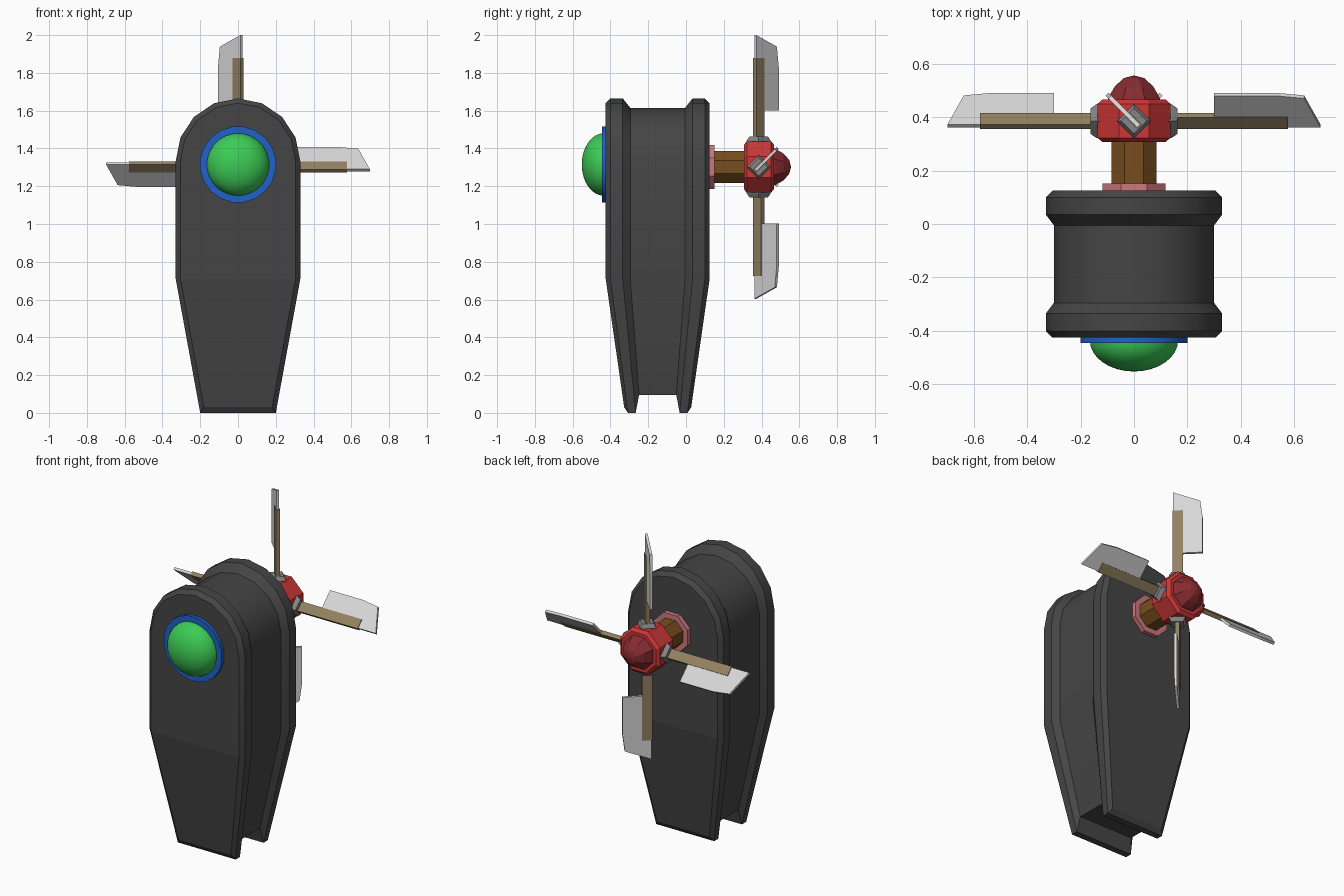
import bpy, bmesh, math
from mathutils import Vector

if "Cube" in bpy.data.objects:
    bpy.data.objects.remove(bpy.data.objects["Cube"])

def material(name, r, g, b):
    m = bpy.data.materials.new(name)
    m.diffuse_color = (r, g, b, 1)
    m.use_nodes = True
    m.node_tree.nodes["Principled BSDF"].inputs["Base Color"].default_value = m.diffuse_color
    return m

CHARCOAL = material("charcoal", 0.06, 0.06, 0.06)
GREEN = material("green", 0.045, 0.6, 0.09)
BLUE = material("blue", 0.014, 0.12, 0.57)
RED = material("red", 0.61, 0.038, 0.038)
DARK_RED = material("dark red", 0.24, 0.025, 0.03)
PINK = material("dusty pink", 0.6, 0.19, 0.2)
BROWN = material("brown", 0.19, 0.076, 0.013)
TAN = material("tan wood", 0.29, 0.22, 0.12)
SILVER = material("silver", 0.68, 0.68, 0.68)
GREY = material("grey", 0.24, 0.24, 0.24)

def loft(name, rings, mat, caps, smooth=None):
    """Skin a list of equal-length rings; caps lists the end-face index loops."""
    bm = bmesh.new()
    rows = [[bm.verts.new(p) for p in ring] for ring in rings]
    n = len(rows[0])
    for a, b in zip(rows, rows[1:]):
        for i in range(n):
            j = (i + 1) % n
            bm.faces.new((a[i], a[j], b[j], b[i]))
    for row in (rows[0], rows[-1]):
        for cap in caps:
            bm.faces.new([row[i] for i in cap])
    bmesh.ops.remove_doubles(bm, verts=bm.verts, dist=1e-5)
    bmesh.ops.recalc_face_normals(bm, faces=bm.faces)
    me = bpy.data.meshes.new(name)
    bm.to_mesh(me)
    bm.free()
    me.materials.append(mat)
    ob = bpy.data.objects.new(name, me)
    bpy.context.collection.objects.link(ob)
    if smooth:
        bpy.ops.object.select_all(action='DESELECT')
        ob.select_set(True)
        bpy.context.view_layer.objects.active = ob
        bpy.ops.object.shade_smooth_by_angle(angle=math.radians(smooth))
        for p in me.polygons:
            if len(p.vertices) > 4 or abs(p.normal.y) > 0.95:
                p.use_smooth = name != "body"
    return ob

def turned(name, profile, sides, z, mat, smooth=None):
    """Turned part along y from (half width, y) pairs, flats facing the axes."""
    k = 1 / math.cos(math.pi / sides)
    angles = [(i + 0.5) * 2 * math.pi / sides for i in range(sides)]
    rings = [[(r * k * math.cos(a), y, z + r * k * math.sin(a)) for a in angles]
             for r, y in profile]
    return loft(name, rings, mat, [range(sides)], smooth)

# Body: arched, tapering case with a groove between two flanges
MID_Y = -0.15

def body_ring(y, side, top, bottom):
    pts = [(-0.2 - 0.13 * bottom / 0.7 + side, bottom), (-0.33 + side, 0.71)]
    for i in range(9):
        a = math.pi * (1 - i / 8)
        pts.append(((0.33 - side) * math.cos(a), 1.33 + (0.335 - top) * math.sin(a)))
    pts += [(-x, z) for x, z in (pts[1], pts[0])]
    return [(x, MID_Y + y * (1 - 0.37 * max(0, 0.71 - z) / 0.71), z) for x, z in pts]

half = [(0.275, 0.025, 0.025, 0.03), (0.25, 0, 0, 0),
        (0.185, 0, 0, 0), (0.145, 0.03, 0.05, 0.095)]
sections = [(-y, *s) for y, *s in half] + [(y, *s) for y, *s in reversed(half)]
loft("body", [body_ring(*s) for s in sections], CHARCOAL,
     [(0, 1, 11, 12), range(1, 12)], 30)

# Eye: blue rim and green dome
EYE_Z = 1.315
turned("eye_rim", [(0.2, -0.42), (0.2, -0.446)], 20, EYE_Z, BLUE, 30)
dome = [(0.165 * math.cos(t * math.pi / 16), -0.436 - 0.116 * math.sin(t * math.pi / 16))
        for t in range(8)] + [(0, -0.552)]
turned("eye_dome", dome, 24, EYE_Z, GREEN, 40)

# Rear drive: collar, shaft, hub and nose cone
HUB_Y, HUB_Z = 0.385, 1.302
turned("shaft_collar", [(0.117, 0.11), (0.117, 0.152)], 8, HUB_Z, PINK)
turned("shaft", [(0.085, 0.14), (0.085, 0.33)], 8, HUB_Z, BROWN)
turned("hub", [(0.118, 0.307), (0.136, 0.322), (0.136, 0.45), (0.118, 0.466)],
       8, HUB_Z, RED)
turned("nose_cone", [(0.1, 0.46), (0.095, 0.475), (0.072, 0.515),
                     (0.038, 0.546), (0, 0.556)], 8, HUB_Z, DARK_RED)

# Propeller arms: r runs outward, s across the pitched blade, n through it
R2 = math.sqrt(0.5)

def pitched(r, s, n):
    return Vector(((n - s) * R2, (n + s) * R2, r))

def block(name, sections, mat):
    """Rectangular bar from (r, half width, half thickness) sections."""
    rings = [[pitched(r, sx * w, sy * t) for sx, sy in ((-1, -1), (1, -1), (1, 1), (-1, 1))]
             for r, w, t in sections]
    return loft(name, rings, mat, [range(4)])

outline = [(0.30, -0.025), (0.698, -0.025), (0.637, 0.128), (0.53, 0.142), (0.30, 0.142)]
for k in range(4):
    parts = [
        block(f"blade_socket_{k}", [(0.11, 0.045, 0.045), (0.14, 0.045, 0.045),
                                    (0.162, 0.034, 0.034)], GREY),
        block(f"blade_stick_{k}", [(0.13, 0.03, 0.012), (0.577, 0.03, 0.012)], TAN),
        loft(f"blade_{k}", [[pitched(r, s, n) for r, s in outline] for n in (-0.008, 0.008)],
             SILVER, [range(5)]),
    ]
    for ob in parts:
        ob.location = (0, HUB_Y, HUB_Z)
        ob.rotation_euler = (0, k * math.pi / 2, 0)
